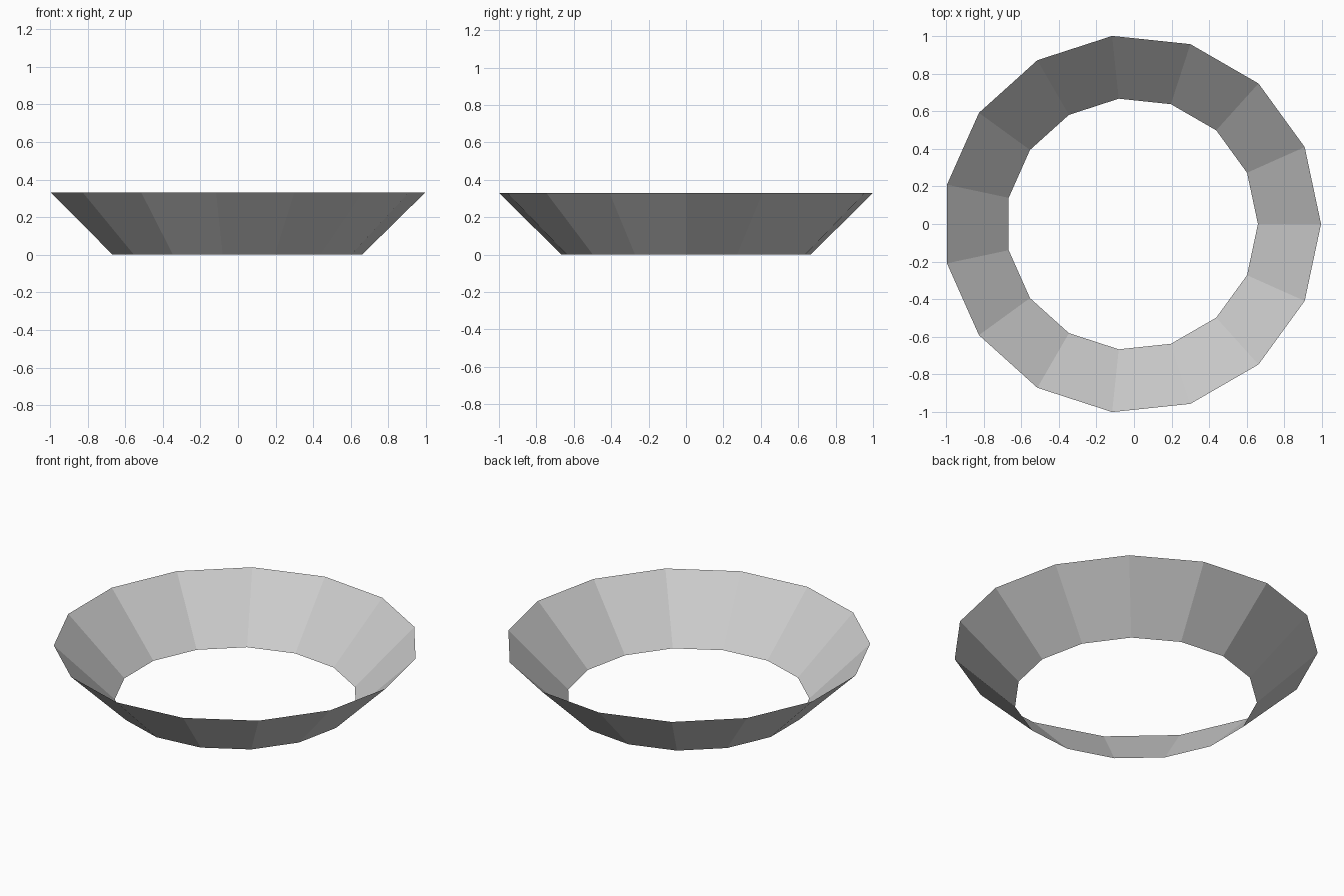
import bpy, bmesh
from math import cos, sin, tau

if "Cube" in bpy.data.objects:
    bpy.data.objects.remove(bpy.data.objects["Cube"])

SIDES = 15
SHIFT_X = -0.011   # centres the odd-sided outline on x = 0
R_BOTTOM, R_TOP, HEIGHT = 0.67, 1.0055, 0.33


def ring(bm, radius, z):
    """One horizontal ring of vertices, first vertex on +x."""
    return [bm.verts.new((radius * cos(tau * i / SIDES) + SHIFT_X,
                          radius * sin(tau * i / SIDES), z))
            for i in range(SIDES)]


# Open flared collar: a single thin sheet between two rings
bm = bmesh.new()
low = ring(bm, R_BOTTOM, 0)
high = ring(bm, R_TOP, HEIGHT)
for i in range(SIDES):
    j = (i + 1) % SIDES
    bm.faces.new((low[i], low[j], high[j], high[i]))

mesh = bpy.data.meshes.new("flared_ring")
bm.to_mesh(mesh)
bm.free()
bpy.context.collection.objects.link(bpy.data.objects.new("flared_ring", mesh))
